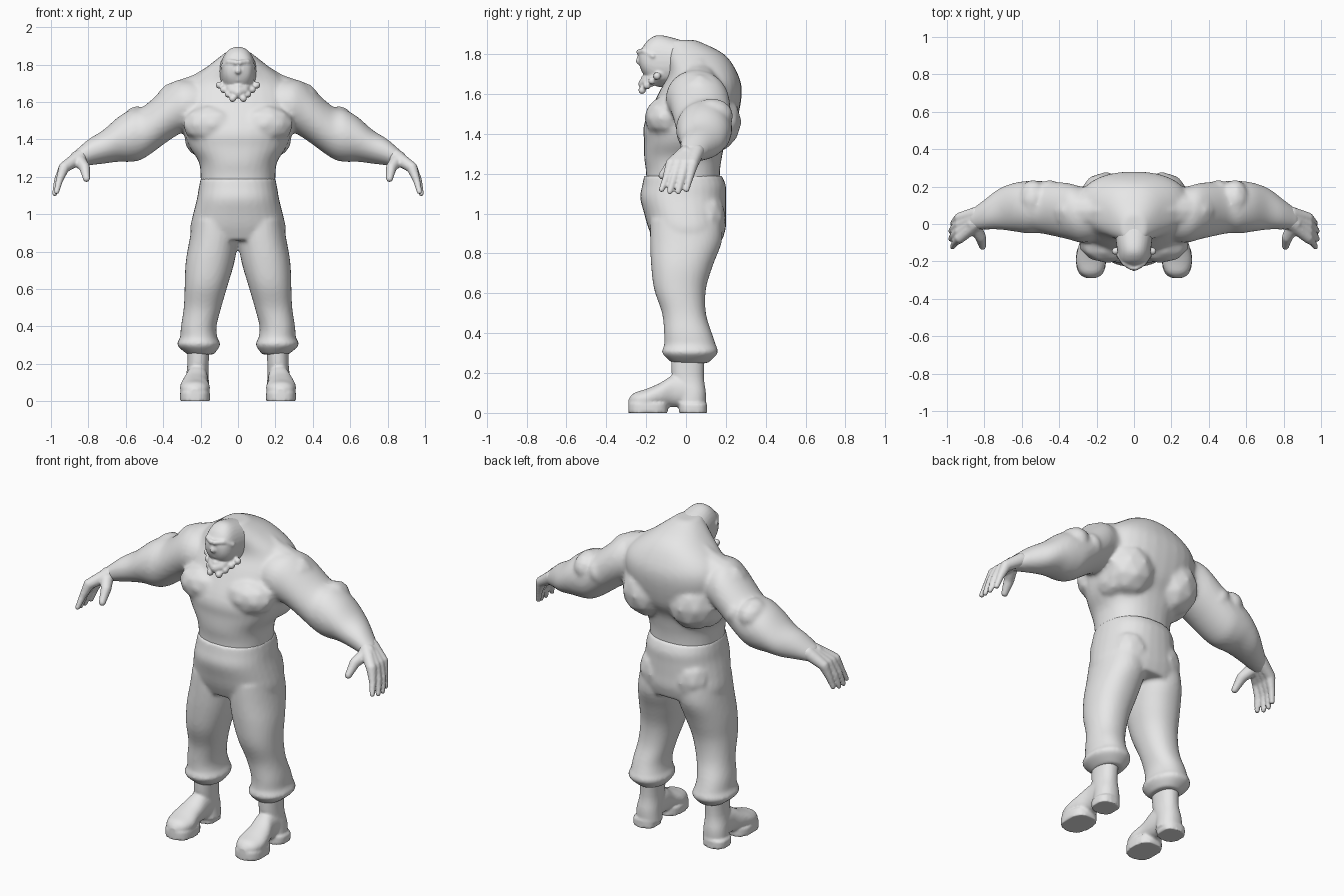
import bpy, bmesh, math
from mathutils import Vector, Matrix

cube = bpy.data.objects.get("Cube")
if cube:
    bpy.data.objects.remove(cube, do_unlink=True)

grey = bpy.data.materials.new("plain_grey")
grey.use_nodes = True
grey.diffuse_color = (.8, .8, .8, 1)
grey.node_tree.nodes["Principled BSDF"].inputs["Base Color"].default_value = grey.diffuse_color

ACROSS, DEPTH, UP = range(3)


def catmull(before, start, end, after, t):
    """Smooth in-between value of start and end."""
    leave, arrive = (end - before) / 2, (after - start) / 2
    ease = t * t * (3 - 2 * t)
    return (start + (end - start) * ease + leave * t * (1 - t) ** 2
            - arrive * t * t * (1 - t))


def loft(bm, axis, rings, power=2.2, sides=32, steps=4):
    """Skin rounded rings given as (position, centre u, centre v, radius u, radius v)."""
    u, v = [i for i in range(3) if i != axis]
    padded = [rings[0], *rings, rings[-1]]
    dense = []
    for four in zip(padded, padded[1:], padded[2:], padded[3:]):
        for step in range(steps):
            dense.append([catmull(*values, step / steps) for values in zip(*four)])
    dense.append(rings[-1])
    loops = []
    for position, centre_u, centre_v, radius_u, radius_v in dense:
        loop = []
        for k in range(sides):
            angle = math.tau * k / sides
            c, s = math.cos(angle), math.sin(angle)
            point = Vector()
            point[axis] = position
            point[u] = centre_u + radius_u * math.copysign(abs(c) ** (2 / power), c)
            point[v] = centre_v + radius_v * math.copysign(abs(s) ** (2 / power), s)
            loop.append(bm.verts.new(point))
        loops.append(loop)
    for lower, upper in zip(loops, loops[1:]):
        for k in range(sides):
            bm.faces.new((lower[k - 1], lower[k], upper[k], upper[k - 1]))
    bm.faces.new(loops[0][::-1])
    bm.faces.new(loops[-1])


def profile_loft(bm, rings, power=2.3):
    """Upright loft on the centre line from (height, half width, front, back) rings."""
    loft(bm, UP, [(height, 0, (front + back) / 2, half, (back - front) / 2)
                  for height, half, front, back in rings], power)


def blob(bm, centre, radii):
    """Ellipsoid muscle or knob."""
    matrix = Matrix.Translation(centre) @ Matrix.Diagonal((*radii, 1))
    bmesh.ops.create_icosphere(bm, subdivisions=2, radius=1, matrix=matrix)


def tube(bm, *points):
    """Chain of overlapping balls through (x, y, z, radius) points."""
    for start, end in zip(points, points[1:]):
        start, end = Vector(start), Vector(end)
        count = math.ceil((end - start).length / (min(start.w, end.w) / 3))
        for i in range(count + 1):
            ball = start.lerp(end, i / count)
            blob(bm, ball.xyz, [ball.w] * 3)


def finish(bm, name, voxel, smoothing):
    """Mirror, fuse the pieces into one skin and relax it."""
    bmesh.ops.recalc_face_normals(bm, faces=bm.faces)
    mesh = bpy.data.meshes.new(name)
    bm.to_mesh(mesh)
    bm.free()
    obj = bpy.data.objects.new(name, mesh)
    bpy.context.collection.objects.link(obj)
    mirror = obj.modifiers.new("mirror", "MIRROR")
    mirror.use_mirror_merge = False
    fuse = obj.modifiers.new("fuse", "REMESH")
    fuse.mode = "VOXEL"
    fuse.voxel_size = voxel
    relax = obj.modifiers.new("relax", "SMOOTH")
    relax.factor = .5
    relax.iterations = smoothing
    graph = bpy.context.evaluated_depsgraph_get()
    skin = bpy.data.meshes.new_from_object(obj.evaluated_get(graph))
    obj.modifiers.clear()
    obj.data = skin
    skin.materials.clear()
    skin.materials.append(grey)
    skin.polygons.foreach_set("use_smooth", [True] * len(skin.polygons))


# Upper body: trunk with hump
bm = bmesh.new()
profile_loft(bm, [(1.06, .2, -.2, .17), (1.2, .2, -.2, .17), (1.28, .21, -.21, .18),
                  (1.36, .26, -.21, .2), (1.45, .29, -.21, .25), (1.6, .31, -.14, .28),
                  (1.7, .27, -.09, .26), (1.8, .15, -.1, .19), (1.87, .06, -.1, .05)])
# Neck slope, chest, shoulder blade and flank muscles
tube(bm, (.04, .07, 1.75, .1), (.19, .07, 1.66, .1), (.33, .07, 1.6, .11))
blob(bm, (.14, -.1, 1.48), (.16, .11, .11))
blob(bm, (.15, .13, 1.46), (.15, .15, .16))
blob(bm, (.22, .08, 1.43), (.07, .13, .12))
# Arm with bulging upper arm and elbow
loft(bm, ACROSS, [(.18, .05, 1.57, .14, .14), (.28, .05, 1.58, .15, .14),
                  (.36, .07, 1.55, .15, .15), (.5, .09, 1.44, .14, .14),
                  (.57, .09, 1.42, .14, .14), (.64, .09, 1.4, .13, .12),
                  (.72, .08, 1.36, .11, .09), (.8, .05, 1.33, .08, .07),
                  (.88, .02, 1.29, .05, .04)], 2)
for reach in (.45, .54):
    blob(bm, (reach, .13, 1.49), (.08, .11, .09))
finish(bm, "upper_body", .012, 6)

# Hands with four fingers and a thumb
bm = bmesh.new()
for i in range(4):
    spread = i - 1.5
    bend = abs(spread) / 100
    tube(bm, (.84, .03 + spread / 60, 1.31, .04), (.93, spread / 28 - .02, 1.25, .03),
         (.97 - bend, spread / 26 - .04, 1.18, .02),
         (.985 - bend, spread / 24 - .06, 1.105 + bend, .015))
tube(bm, (.86, 0, 1.3, .04), (.82, -.07, 1.25, .03), (.81, -.12, 1.19, .02))
finish(bm, "hands", .007, 4)

# Head: skull and jaw
bm = bmesh.new()
loft(bm, DEPTH, [(.04, 0, 1.73, .11, .12), (-.06, 0, 1.76, .1, .12), (-.14, 0, 1.765, .09, .13),
                 (-.19, 0, 1.77, .08, .1), (-.22, 0, 1.77, .06, .06), (-.235, 0, 1.78, .03, .03)])
tube(bm, (.04, -.13, 1.7, .05), (.03, -.19, 1.66, .03), (0, -.21, 1.65, .03))
# Brow, nose, cheek, eye and lips
tube(bm, (.01, -.235, 1.81, .015), (.05, -.21, 1.815, .015), (.08, -.165, 1.79, .015))
tube(bm, (0, -.225, 1.8, .012), (0, -.235, 1.765, .018))
tube(bm, (.02, -.22, 1.76, .016), (.05, -.19, 1.745, .025))
blob(bm, (.036, -.215, 1.79), (.012, .012, .01))
for height in (1.68, 1.72):
    tube(bm, (0, -.215, height, .012), (.04, -.195, height, .012))
# Beard knobs along the jaw line
for i in range(4):
    blob(bm, (.1 - i / 42, -.145 - i / 40, 1.69 - i / 42), [.02] * 3)
finish(bm, "head", .006, 3)

# Trousers: seat and two legs with gathered cuffs
bm = bmesh.new()
profile_loft(bm, [(.86, .25, -.16, .18), (.93, .255, -.19, .2), (1, .24, -.21, .2),
                  (1.08, .22, -.23, .2), (1.14, .21, -.22, .2), (1.19, .2, -.21, .18)])
blob(bm, (.1, .1, .98), (.12, .1, .14))
loft(bm, UP, [(.25, .2, .02, .07, .09), (.3, .21, .02, .115, .14), (.34, .21, .02, .1, .13),
              (.4, .21, .01, .095, .12), (.5, .19, -.01, .1, .11), (.62, .17, -.03, .115, .13),
              (.74, .15, -.02, .13, .155), (.86, .13, 0, .13, .18), (.97, .12, 0, .12, .18)])
finish(bm, "trousers", .011, 5)

# Boots: shaft and rounded foot
bm = bmesh.new()
loft(bm, UP, [(.03, .22, .03, .07, .07), (.1, .22, .03, .065, .07),
              (.18, .215, .01, .057, .08), (.3, .21, .01, .06, .085)])
loft(bm, DEPTH, [(.03, .22, .11, .06, .08), (-.06, .22, .11, .06, .08), (-.13, .23, .09, .07, .06),
                 (-.2, .23, .07, .08, .05), (-.26, .23, .06, .06, .04), (-.288, .23, .05, .02, .02)])
# Front sole and heel block
for middle, half, length in ((-.19, .08, .1), (.035, .07, .07)):
    loft(bm, UP, [(height, .23, middle, half, length) for height in (0, .045)], 2.6)
finish(bm, "boots", .008, 2)
